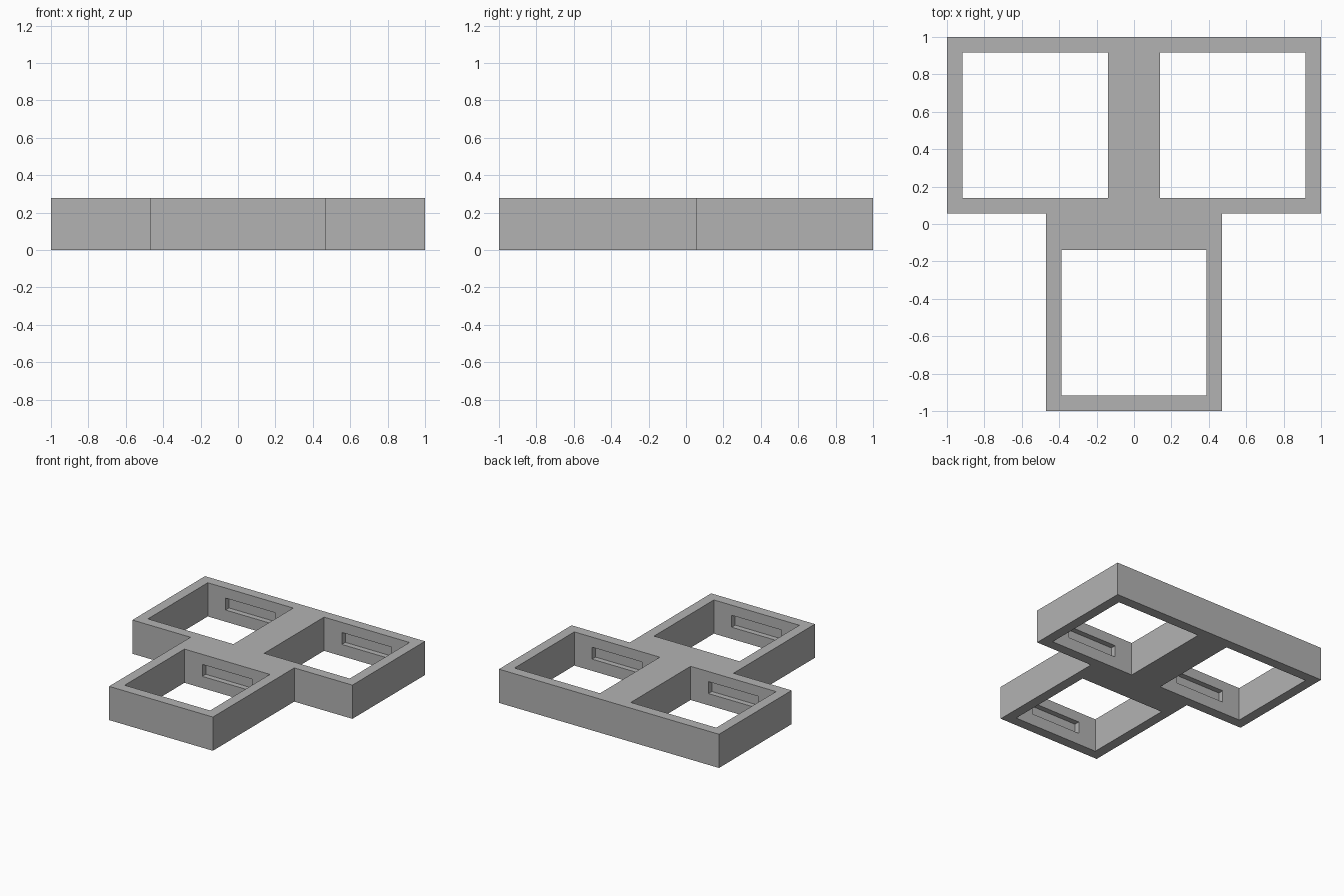
import bpy
import bmesh
from mathutils import Matrix

cube = bpy.data.objects.get("Cube")
if cube:
    bpy.data.objects.remove(cube, do_unlink=True)

HEIGHT = 0.277
HALF = 0.4715          # half width of one square cell
OPENING = 0.777        # clear width of each opening
CENTRES = [(-1 + HALF, 1 - HALF), (1 - HALF, 1 - HALF), (0, -1 + HALF)]

grey = bpy.data.materials.new("grey plastic")
grey.use_nodes = True
grey.diffuse_color = (0.45, 0.45, 0.45, 1)
grey.node_tree.nodes["Principled BSDF"].inputs["Base Color"].default_value = grey.diffuse_color


def make_object(name, bm):
    bmesh.ops.recalc_face_normals(bm, faces=bm.faces)
    mesh = bpy.data.meshes.new(name)
    bm.to_mesh(mesh)
    bm.free()
    mesh.materials.append(grey)
    obj = bpy.data.objects.new(name, mesh)
    bpy.context.collection.objects.link(obj)
    return obj


def boxes(name, size, z):
    """One box of the given size at each cell centre."""
    bm = bmesh.new()
    for x, y in CENTRES:
        place = Matrix.Translation((x, y, z)) @ Matrix.Diagonal((*size, 1))
        bmesh.ops.create_cube(bm, size=1, matrix=place)
    return make_object(name, bm)


# T-shaped plate, extruded from its outline
step = 1 - 2 * HALF
right_side = [(HALF, -1), (HALF, step), (1, step), (1, 1)]
outline = right_side + [(-x, y) for x, y in reversed(right_side)]
bm = bmesh.new()
base = bm.faces.new([bm.verts.new((x, y, 0)) for x, y in outline])
top = bmesh.ops.extrude_face_region(bm, geom=[base], use_keep_orig=True)["geom"]
bmesh.ops.translate(bm, vec=(0, 0, HEIGHT),
                    verts=[v for v in top if isinstance(v, bmesh.types.BMVert)])
frame = make_object("three_cell_frame", bm)

# Square openings, then clip slots in their front and back walls
cutters = [
    boxes("opening_cutter", (OPENING, OPENING, 1), 0),
    boxes("slot_cutter", (0.453, OPENING + 0.09, 0.098), 0.145),
]
for cutter in cutters:
    cutter.hide_render = True
    cut = frame.modifiers.new(cutter.name, 'BOOLEAN')
    cut.operation = 'DIFFERENCE'
    cut.solver = 'EXACT'
    cut.object = cutter

# Bake the cuts and drop the cutters
bpy.context.view_layer.update()
evaluated = frame.evaluated_get(bpy.context.evaluated_depsgraph_get())
finished = bpy.data.meshes.new_from_object(evaluated)
frame.modifiers.clear()
frame.data = finished
for cutter in cutters:
    bpy.data.objects.remove(cutter, do_unlink=True)
